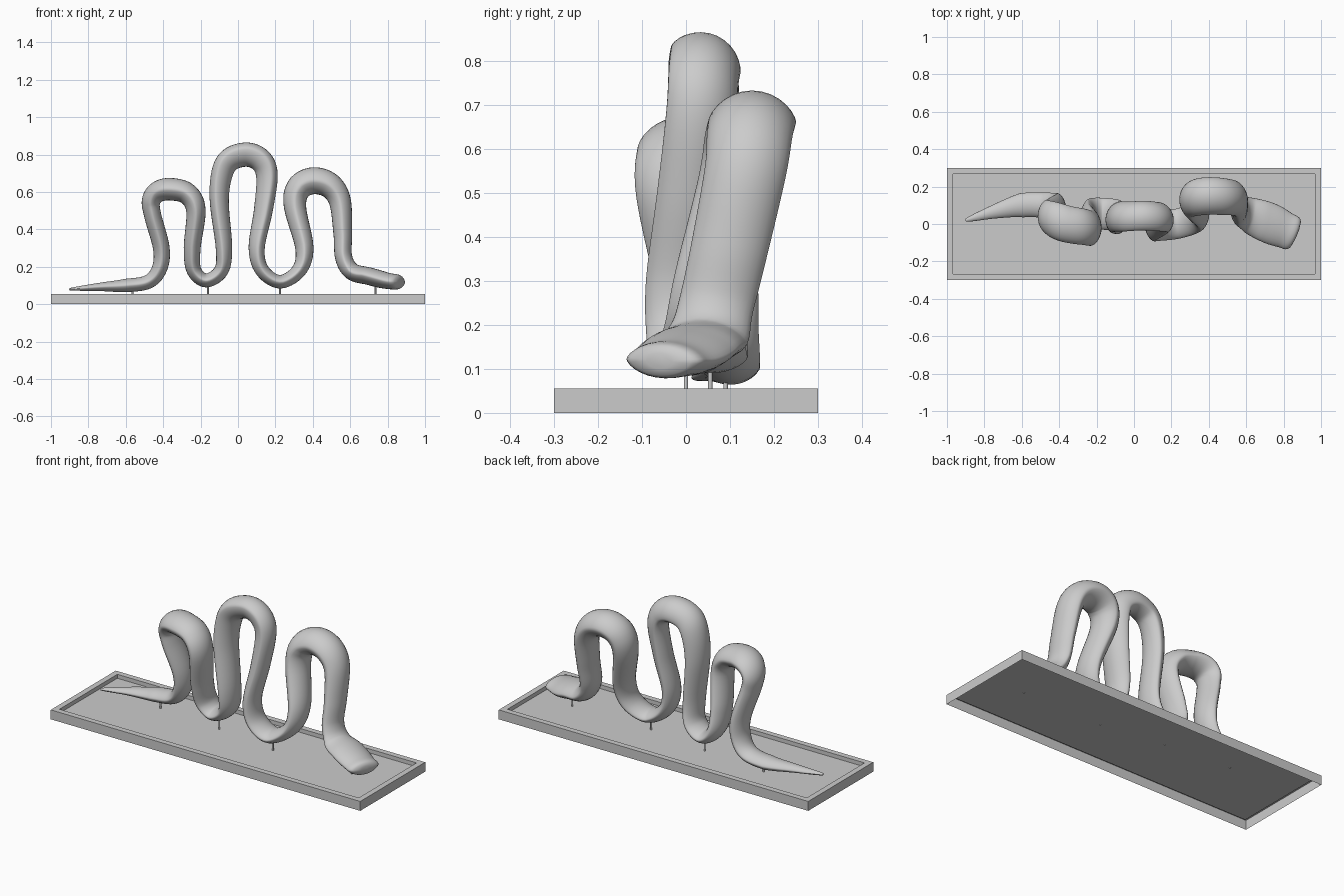
import bpy, bmesh, math
from mathutils import Vector, Matrix

if "Cube" in bpy.data.objects:
    bpy.data.objects.remove(bpy.data.objects["Cube"])

grey = bpy.data.materials.new("light_grey")
grey.diffuse_color = (0.6, 0.6, 0.6, 1)
grey.use_nodes = True
grey.node_tree.nodes["Principled BSDF"].inputs["Base Color"].default_value = grey.diffuse_color


def finish(name, bm, angle=None):
    me = bpy.data.meshes.new(name)
    bm.to_mesh(me)
    bm.free()
    ob = bpy.data.objects.new(name, me)
    bpy.context.collection.objects.link(ob)
    me.materials.append(grey)
    if angle:
        bpy.ops.object.select_all(action='DESELECT')
        ob.select_set(True)
        bpy.context.view_layer.objects.active = ob
        bpy.ops.object.shade_smooth_by_angle(angle=math.radians(angle))
    return ob


# Tray: open-bottomed shell with a recessed floor
TOP, FLOOR = 0.055, 0.032
bm = bmesh.new()
bmesh.ops.create_cube(bm, size=1, matrix=Matrix.Translation((0, 0, TOP / 2)) @ Matrix.Diagonal((2, 0.6, TOP, 1)))
bm.faces.ensure_lookup_table()
top = max(bm.faces, key=lambda f: f.calc_center_median().z)
bottom = min(bm.faces, key=lambda f: f.calc_center_median().z)
bmesh.ops.delete(bm, geom=[bottom], context='FACES_ONLY')
bmesh.ops.inset_region(bm, faces=[top], thickness=0.047)
floor = bmesh.ops.extrude_face_region(bm, geom=[top])
bmesh.ops.translate(bm, vec=(0, 0, FLOOR - TOP), verts=[v for v in floor['geom'] if isinstance(v, bmesh.types.BMVert)])
if top.is_valid:
    bmesh.ops.delete(bm, geom=[top], context='FACES_ONLY')
finish("tray", bm)

# Snake centre line, tail to head
path = [
    (-.90, .02, .08), (-.75, .065, .092), (-.60, .10, .10), (-.48, .10, .12), (-.42, .09, .19),
    (-.41, .08, .30), (-.455, .05, .47), (-.465, .04, .55), (-.43, .025, .60), (-.36, 0, .615),
    (-.27, -.015, .59), (-.225, -.02, .50), (-.245, .02, .30), (-.235, .05, .18), (-.17, .055, .127),
    (-.09, .045, .18), (-.075, .03, .30), (-.10, .035, .55), (-.085, .04, .70), (-.04, .04, .775),
    (.05, .045, .80), (.125, .04, .765), (.155, .035, .68), (.135, .015, .50), (.10, -.01, .30),
    (.13, -.01, .18), (.225, 0, .12), (.325, .03, .18), (.355, .06, .30), (.305, .12, .52),
    (.325, .14, .62), (.40, .15, .66), (.49, .145, .635), (.545, .135, .55), (.56, .10, .38),
    (.565, .07, .25), (.61, .05, .175), (.70, .015, .15), (.80, -.03, .125), (.87, -.06, .118)]
P = [Vector(p) for p in path]

# Body section along the path: point index, half width, half height, roll in degrees
sections = [(0, .008, .006, 0), (2, .065, .036, 0), (6, .085, .046, 0), (9, .098, .06, 0),
            (14, .085, .037, 0), (20, .085, .062, 25), (26, .08, .036, 0), (31, .10, .072, 0),
            (35, .085, .046, 0), (37.3, .108, .047, 0), (38.4, .095, .042, 0), (39, .035, .018, 0)]


def section(t):
    for a, b in zip(sections, sections[1:]):
        if t <= b[0]:
            f = (t - a[0]) / (b[0] - a[0])
            f = f * f * (3 - 2 * f) if 2 < b[0] < 39 else f ** 1.0 if b[0] < 39 else 1 - math.sqrt(max(0, 1 - f * f))
            return [u + (v - u) * f for u, v in zip(a[1:], b[1:])]
    return sections[-1][1:]


def spline(t):
    i = min(int(t), len(P) - 2)
    f = t - i
    a, b, c, d = (P[min(max(i + k, 0), len(P) - 1)] for k in (-1, 0, 1, 2))
    return 0.5 * (2 * b + (c - a) * f + (2 * a - 5 * b + 4 * c - d) * f ** 2 + (3 * b - a - 3 * c + d) * f ** 3)


# Snake: lens-shaped section swept along the path
SIDES, STEPS = 28, 7
last = len(P) - 1
bm = bmesh.new()
rings = []
for k in range(last * STEPS + 1):
    t = k / STEPS
    tangent = (spline(min(t + .05, last)) - spline(max(t - .05, 0))).normalized()
    w, h, roll = section(t)
    side = Vector((0, 1, 0))
    side = (side - tangent * side.dot(tangent)).normalized()
    up = tangent.cross(side)
    turn = Matrix.Rotation(math.radians(-roll), 3, tangent)
    side, up = turn @ side, turn @ up
    ring = []
    for j in range(SIDES):
        a = 2 * math.pi * j / SIDES
        s = math.sin(a)
        ring.append(bm.verts.new(spline(t) + side * w * math.cos(a) + up * h * math.copysign(abs(s) ** 1.3, s)))
    rings.append(ring)
for r, q in zip(rings, rings[1:]):
    for j in range(SIDES):
        n = (j + 1) % SIDES
        bm.faces.new((r[j], r[n], q[n], q[j]))
bm.faces.new(rings[0])
bm.faces.new(rings[-1])
bmesh.ops.recalc_face_normals(bm, faces=bm.faces)
finish("snake_body", bm, 50)

# Support pins
for i, (x, y, z) in enumerate([(-.565, .09, .075), (-.16, .055, .10), (.225, 0, .095), (.735, 0, .11)]):
    bm = bmesh.new()
    bmesh.ops.create_cone(bm, cap_ends=True, segments=12, radius1=.005, radius2=.005, depth=z - FLOOR + .002,
                          matrix=Matrix.Translation((x, y, (z + FLOOR - .002) / 2)))
    finish(f"support_pin_{i + 1}", bm, 40)
